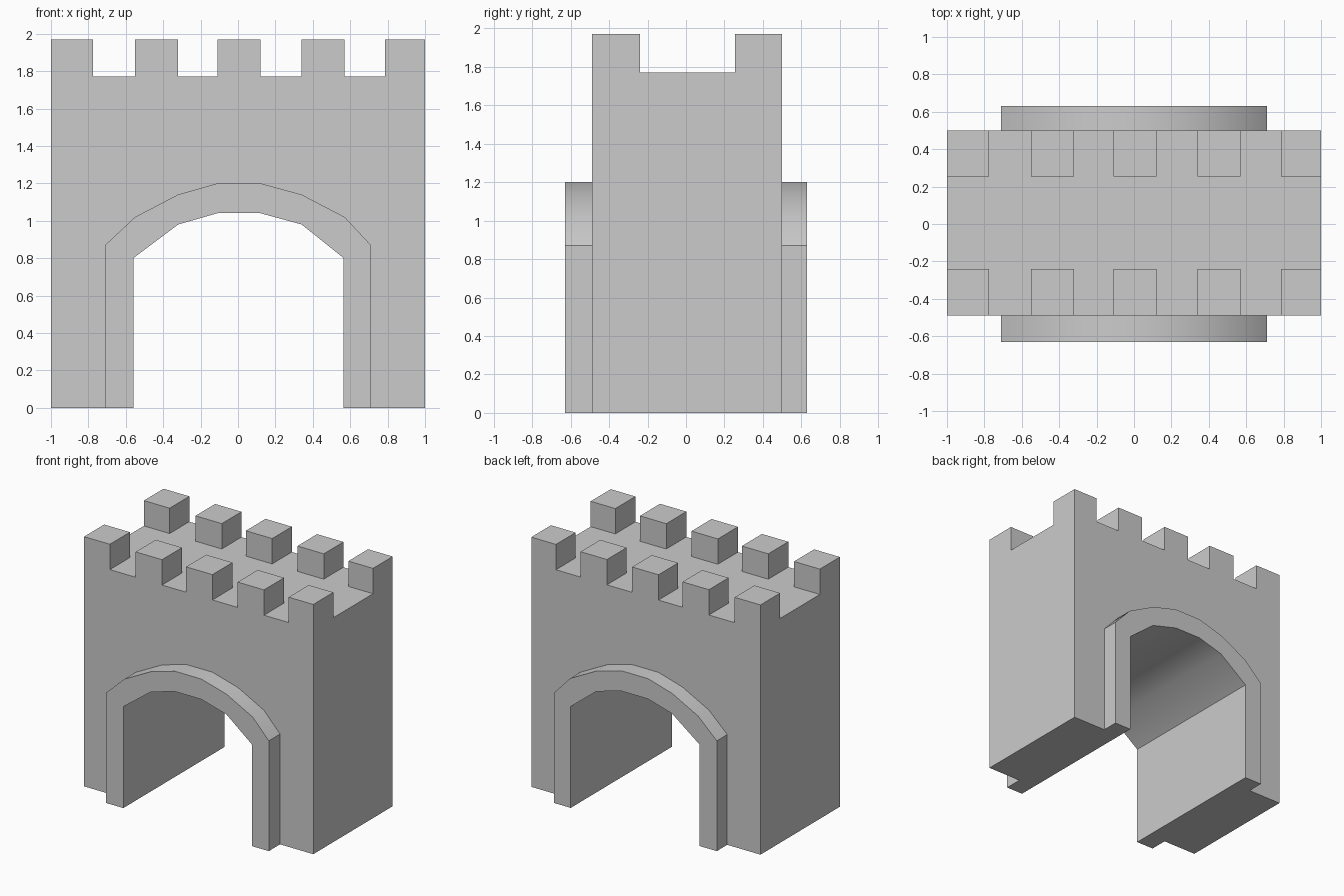
import bpy, bmesh, math

if "Cube" in bpy.data.objects:
    bpy.data.objects.remove(bpy.data.objects["Cube"])

# Key levels and cut lines
XC = [-1, -0.775, -0.55, -0.32, -0.11, 0.12, 0.34, 0.57, 0.785, 1]
YC = [-0.49, -0.24, 0.255, 0.5]
DECK, TOP, TRIM = 1.77, 1.97, 0.63

# Arch profiles (x, z), left foot to right foot
OUTER = [(-0.71, 0), (-0.71, 0.87), (-0.55, 1.02), (-0.32, 1.14), (-0.11, 1.2),
         (0.12, 1.2), (0.34, 1.14), (0.57, 1.02), (0.71, 0.87), (0.71, 0)]
INNER = [(-0.56, 0), (-0.56, 0.8), (-0.32, 0.98), (-0.11, 1.04),
         (0.12, 1.04), (0.34, 0.98), (0.565, 0.8), (0.565, 0)]

bm = bmesh.new()


def face(points):
    bm.faces.new([bm.verts.new(p) for p in points])


def upright(profile, y):
    face([(x, y, z) for x, z in profile])


def strip(profile, y0, y1):
    for (xa, za), (xb, zb) in zip(profile, profile[1:]):
        face([(xa, y0, za), (xb, y0, zb), (xb, y1, zb), (xa, y1, za)])


# Front and back walls, raised arch trim
for y_wall, y_trim in ((YC[0], -TRIM), (YC[-1], TRIM)):
    upright(OUTER + [(1, 0)] + [(x, DECK) for x in reversed(XC)] + [(-1, 0)], y_wall)
    upright(OUTER + INNER[::-1], y_trim)
    strip(OUTER, y_wall, y_trim)

# Passage through the gate
strip(INNER, -TRIM, TRIM)

# End walls and footings
for x, xo, xi in ((-1, OUTER[0][0], INNER[0][0]), (1, OUTER[-1][0], INNER[-1][0])):
    face([(x, YC[0], 0), (x, YC[-1], 0)] + [(x, y, DECK) for y in reversed(YC)])
    foot = [(x, YC[0]), (xo, YC[0]), (xo, -TRIM), (xi, -TRIM),
            (xi, TRIM), (xo, TRIM), (xo, YC[-1]), (x, YC[-1])]
    face([(a, b, 0) for a, b in foot])

# Roof deck with battlements on alternate cells
for i in range(9):
    for j in range(3):
        cell = [(XC[i], YC[j]), (XC[i + 1], YC[j]),
                (XC[i + 1], YC[j + 1]), (XC[i], YC[j + 1])]
        raised = i % 2 == 0 and j != 1
        face([(x, y, TOP if raised else DECK) for x, y in cell])
        if raised:
            for a, b in zip(cell, cell[1:] + cell[:1]):
                face([(*a, DECK), (*b, DECK), (*b, TOP), (*a, TOP)])

# Weld, merge coplanar faces, orient outward
bmesh.ops.remove_doubles(bm, verts=bm.verts[:], dist=0.0005)
bmesh.ops.dissolve_limit(bm, angle_limit=0.01, verts=bm.verts[:], edges=bm.edges[:])
bmesh.ops.recalc_face_normals(bm, faces=bm.faces[:])

mesh = bpy.data.meshes.new("castle_gatehouse")
bm.to_mesh(mesh)
bm.free()
mesh.shade_smooth()
mesh.set_sharp_from_angle(angle=math.radians(30))
bpy.context.collection.objects.link(bpy.data.objects.new("castle_gatehouse", mesh))
